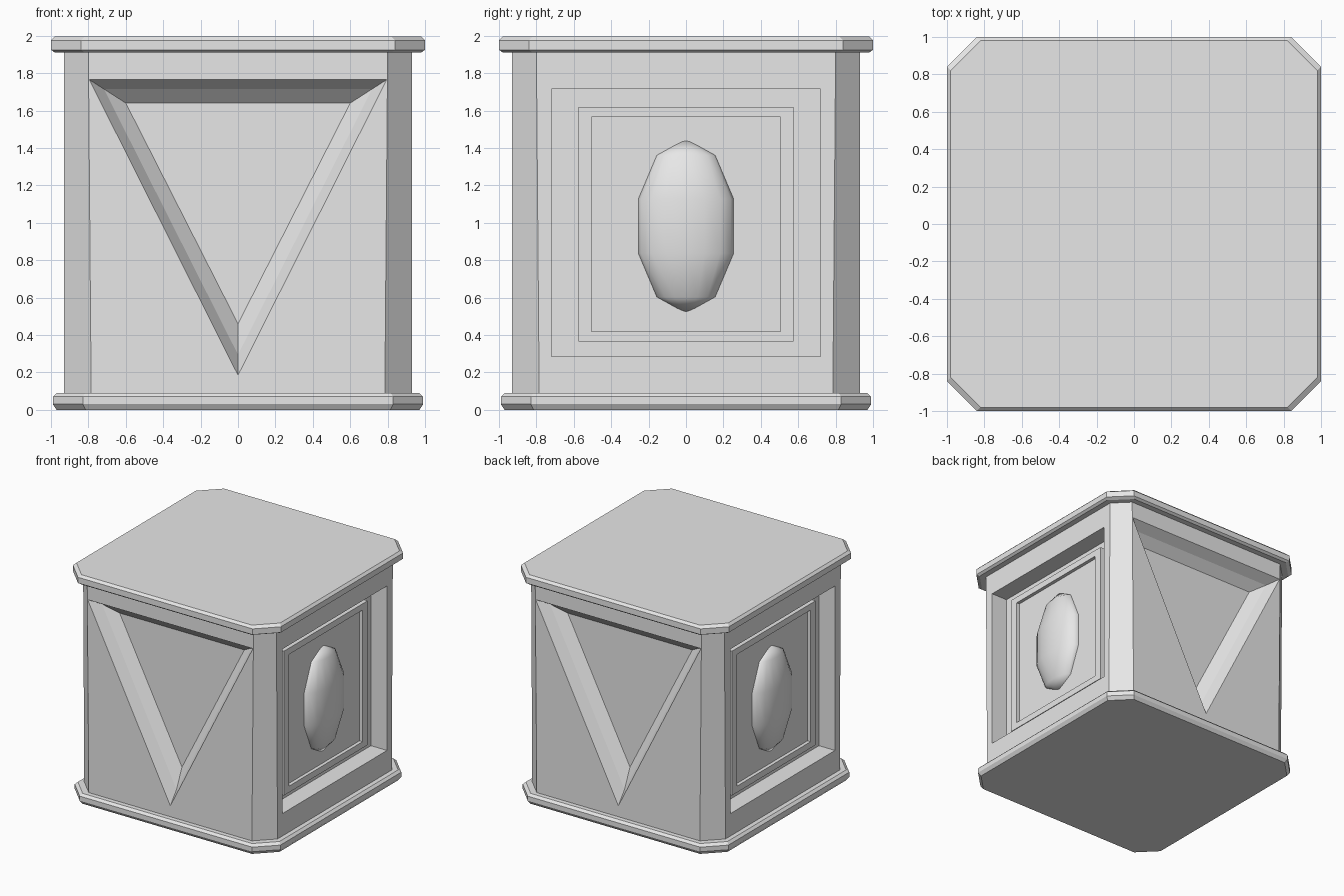
import bpy
import bmesh
import math
from mathutils import Matrix, Vector

cube = bpy.data.objects.get("Cube")
if cube:
    bpy.data.objects.remove(cube, do_unlink=True)

grey = bpy.data.materials.new("plain grey")
grey.use_nodes = True
grey.diffuse_color = (0.8, 0.8, 0.8, 1)
grey.node_tree.nodes["Principled BSDF"].inputs["Base Color"].default_value = (0.8, 0.8, 0.8, 1)


def finish(bm, name):
    """Weld, orient and turn a bmesh into an object."""
    bmesh.ops.remove_doubles(bm, verts=bm.verts, dist=0.0005)
    bmesh.ops.recalc_face_normals(bm, faces=bm.faces)
    mesh = bpy.data.meshes.new(name)
    bm.to_mesh(mesh)
    bm.free()
    mesh.materials.append(grey)
    obj = bpy.data.objects.new(name, mesh)
    bpy.context.collection.objects.link(obj)
    return obj


def add_face(bm, points, turn=None):
    turn = turn or Matrix.Identity(3)
    bm.faces.new([bm.verts.new(turn @ Vector(p)) for p in points])


def nest(bm, rings, turn):
    """Join nested rings with walls and close the innermost one."""
    for a, b in zip(rings, rings[1:]):
        for i in range(len(a)):
            j = (i + 1) % len(a)
            add_face(bm, [a[i], a[j], b[j], b[i]], turn)
    add_face(bm, rings[-1], turn)


def octagon(half, corner, z):
    quarter = [(corner, -half), (half, -corner)]
    return [Matrix.Rotation(math.radians(90 * k), 3, 'Z') @ Vector((x, y, z))
            for k in range(4) for x, y in quarter]


def slab(name, profile):
    """Eight-sided slab with bevelled rims from (half width, corner, z)."""
    bm = bmesh.new()
    rings = [octagon(*p) for p in profile]
    nest(bm, rings, None)
    add_face(bm, rings[0])
    return finish(bm, name)


# Top and bottom slabs
slab("top_slab", [(0.98, 0.82, 1.91), (1, 0.84, 1.925), (1, 0.84, 1.975), (0.98, 0.82, 1.995)])
slab("base_slab", [(0.97, 0.815, 0), (0.99, 0.83, 0.03), (0.99, 0.83, 0.07), (0.97, 0.815, 0.09)])

# Body with recessed sides
HALF = 0.93
LOW, HIGH = 0.09, 1.91
W_LOW, W_HIGH = 0.785, 0.80
PANEL_FLOOR = 0.115


def triangle_side(bm, turn):
    bl, br = (-W_LOW, -HALF, LOW), (W_LOW, -HALF, LOW)
    tr, tl = (W_HIGH, -HALF, HIGH), (-W_HIGH, -HALF, HIGH)

    def tri(t, depth):
        x = 0.795 + (0.6 - 0.795) * t
        top = 1.765 + (1.64 - 1.765) * t
        tip = 0.185 + (0.46 - 0.185) * t
        y = -HALF + depth
        return [(-x, y, top), (x, y, top), (0, y, tip)]

    rings = [tri(0, 0), tri(0.4, 0.085), tri(1, 0.16)]
    left, right, tip = rings[0]
    for face in ([tl, tr, right, left], [bl, br, tip], [br, right, tip], [br, tr, right],
                 [bl, tip, left], [bl, left, tl]):
        add_face(bm, face, turn)
    nest(bm, rings, turn)


def panel_side(bm, turn):
    def rect(half, low, high, depth):
        y = -HALF + depth
        return [(-half, y, low), (half, y, low), (half, y, high), (-half, y, high)]

    outer = [(-W_LOW, -HALF, LOW), (W_LOW, -HALF, LOW), (W_HIGH, -HALF, HIGH), (-W_HIGH, -HALF, HIGH)]
    nest(bm, [outer,
              rect(0.72, 0.285, 1.715, 0), rect(0.72, 0.285, 1.715, 0.155),
              rect(0.575, 0.365, 1.62, 0.155), rect(0.575, 0.365, 1.62, 0.085),
              rect(0.505, 0.42, 1.565, 0.085), rect(0.505, 0.42, 1.565, PANEL_FLOOR)], turn)


bm = bmesh.new()
for k in range(4):
    turn = Matrix.Rotation(math.radians(90 * k), 3, 'Z')
    (panel_side if k % 2 else triangle_side)(bm, turn)
    # Chamfered corner post
    add_face(bm, [(W_LOW, -HALF, LOW), (HALF, -W_LOW, LOW),
                  (HALF, -W_HIGH, HIGH), (W_HIGH, -HALF, HIGH)], turn)
add_face(bm, octagon(HALF, W_LOW, LOW))
add_face(bm, octagon(HALF, W_HIGH, HIGH))
finish(bm, "body")

# Oval bosses on the left and right panels
for side, name in ((1, "left_oval"), (-1, "right_oval")):
    bm = bmesh.new()
    bmesh.ops.create_uvsphere(bm, u_segments=16, v_segments=5, radius=1)
    bmesh.ops.scale(bm, vec=(0.125, 0.273, 0.468), verts=bm.verts)
    bmesh.ops.translate(bm, vec=(side * (HALF - PANEL_FLOOR - 0.01), 0, 0.982), verts=bm.verts)
    for f in bm.faces:
        f.smooth = True
    finish(bm, name)
